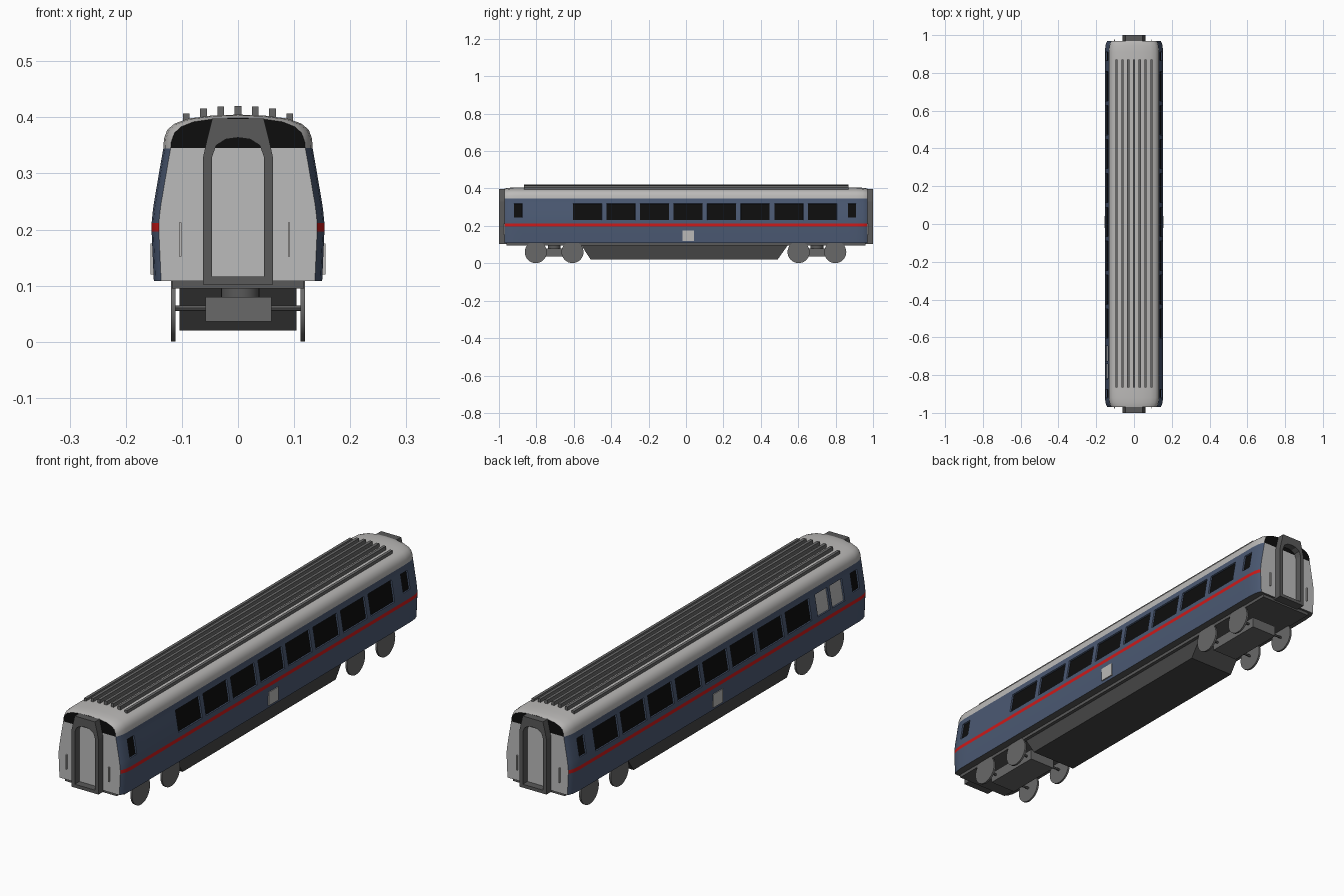
import bpy, bmesh, math
from mathutils import Matrix

if "Cube" in bpy.data.objects:
    bpy.data.objects.remove(bpy.data.objects["Cube"])


def material(name, r, g, b):
    m = bpy.data.materials.new(name)
    m.diffuse_color = (r, g, b, 1)
    m.use_nodes = True
    m.node_tree.nodes["Principled BSDF"].inputs["Base Color"].default_value = m.diffuse_color
    return m


BLUE = material("blue", 0.07, 0.10, 0.17)
RED = material("red", 0.6, 0.01, 0.01)
LIGHT = material("light_grey", 0.5, 0.49, 0.48)
PANEL = material("end_grey", 0.5, 0.5, 0.5)
BLACK = material("black", 0.004, 0.004, 0.004)
DARK = material("dark_grey", 0.1, 0.1, 0.1)
BELLY = material("belly_grey", 0.06, 0.06, 0.06)
MID = material("mid_grey", 0.14, 0.14, 0.14)


def finish(name, bm, mats, smooth=False):
    bmesh.ops.recalc_face_normals(bm, faces=bm.faces)
    me = bpy.data.meshes.new(name)
    bm.to_mesh(me)
    bm.free()
    for m in mats:
        me.materials.append(m)
    ob = bpy.data.objects.new(name, me)
    bpy.context.collection.objects.link(ob)
    if smooth:
        bpy.ops.object.select_all(action='DESELECT')
        ob.select_set(True)
        bpy.context.view_layer.objects.active = ob
        bpy.ops.object.shade_smooth_by_angle(angle=math.radians(30))
    return ob


def box(name, x0, x1, y0, y1, z0, z1, mat):
    bm = bmesh.new()
    bmesh.ops.create_cube(bm, size=1)
    bmesh.ops.scale(bm, vec=(x1 - x0, y1 - y0, z1 - z0), verts=bm.verts)
    bmesh.ops.translate(bm, vec=((x0 + x1) / 2, (y0 + y1) / 2, (z0 + z1) / 2), verts=bm.verts)
    return finish(name, bm, [mat])


def cylinder(name, center, radius, depth, axis, mat, segments=32):
    bm = bmesh.new()
    bmesh.ops.create_cone(bm, cap_ends=True, segments=segments, radius1=radius, radius2=radius, depth=depth)
    if axis == 'X':
        bmesh.ops.rotate(bm, matrix=Matrix.Rotation(math.pi / 2, 3, 'Y'), verts=bm.verts)
    bmesh.ops.translate(bm, vec=center, verts=bm.verts)
    return finish(name, bm, [mat], True)


# Carriage shell: half section lofted along the length, with tapered ends
half = [(.150, .108), (.154, .197), (.154, .212), (.152, .232), (.1503, .245), (.1375, .32),
        (.133, .345), (.132, .362), (.126, .378), (.113, .389), (.088, .398), (.045, .4035), (0, .405)]
windows = [(-.605 + .1795 * i, -.45 + .1795 * i) for i in range(8)]
doors = [(-.92, -.875), (.865, .91)]
left_panels = [(-.82, -.74), (-.725, -.645)]
taper = {.97: .013, .962: .0085, .945: .003}
stations = sorted([v for pair in windows + doors + left_panels for v in pair]
                  + [s * y for y in taper for s in (-1, 1)])
top = len(half) - 1


def ring_points(y):
    d = taper.get(round(abs(y), 3), 0)
    pts = [(x - d * min(1, x / .13), z - (d * .45 if z > .36 else 0)) for x, z in half]
    return pts + [(-x, z) for x, z in reversed(pts[:-1])]


bm = bmesh.new()
rings = [[bm.verts.new((x, y, z)) for x, z in ring_points(y)] for y in stations]
n = len(rings[0])
glass = []


def inside(y, spans):
    return any(a < y < b for a, b in spans)


for k in range(len(rings) - 1):
    ym = (stations[k] + stations[k + 1]) / 2
    for j in range(n):
        a, b = rings[k], rings[k + 1]
        f = bm.faces.new((a[j], b[j], b[(j + 1) % n], a[(j + 1) % n]))
        level = min(j, n - 2 - j)
        if j == n - 1:
            f.material_index = 5
            continue
        f.material_index = 1 if level == 1 else (0 if level < 6 else 2)
        if (level in (3, 4) and inside(ym, windows)) or (level == 4 and inside(ym, doors)):
            glass.append((f, 4))
        elif level in (3, 4) and j >= top and inside(ym, left_panels):
            glass.append((f, 3))
# End walls: pale below, black above
for r in (rings[0], rings[-1]):
    for i in range(top):
        quad = [r[i], r[i + 1], r[n - 2 - i], r[n - 1 - i]]
        f = bm.faces.new(quad if i < top - 1 else quad[:2] + quad[3:])
        f.material_index = 3 if i < 6 else 4
bmesh.ops.recalc_face_normals(bm, faces=bm.faces)
# Recessed window panes
for f, mi in glass:
    f.material_index = mi
rim = bmesh.ops.inset_region(bm, faces=[f for f, _ in glass], thickness=.001, depth=-.006,
                             use_boundary=True, use_even_offset=True)
for f in rim['faces']:
    f.material_index = 0
finish("carriage_body", bm, [BLUE, RED, LIGHT, PANEL, BLACK, DARK], True)

# Side equipment hatches
for s in (-1, 1):
    xs = sorted((s * .14, s * .156))
    box("side_hatch", *xs, -.02, .042, .12, .175, LIGHT)

# Roof ribs
for i in range(-3, 4):
    x, z = i * .0307, (.420, .419, .416, .407)[abs(i)]
    box("roof_rib", x - .006, x + .006, -.865, .87, .388, z, MID)

# Gangway frames and end handrails
outer = [(.062, .102), (.062, .33), (.055, .362), (.046, .398), (0, .398)]
inner = [(.046, .116), (.046, .33), (.039, .35), (.022, .361), (0, .364)]
for s in (-1, 1):
    bm = bmesh.new()
    loops = []
    for pts, y in ((outer, .96), (outer, 1), (inner, 1), (inner, .96)):
        loop = pts + [(-x, z) for x, z in reversed(pts[:-1])]
        loops.append([bm.verts.new((x, s * y, z)) for x, z in loop])
    m = len(loops[0])
    for k in range(4):
        a, b = loops[k], loops[(k + 1) % 4]
        for j in range(m):
            bm.faces.new((a[j], a[(j + 1) % m], b[(j + 1) % m], b[j]))
    finish("gangway_frame", bm, [DARK])
    for x in (-.103, .091):
        ys = sorted((s * .965, s * .976))
        box("end_handrail", x - .002, x + .002, *ys, .152, .213, LIGHT)

# Underframe plate and tapered equipment belly
box("underframe", -.118, .118, -.96, .96, .095, .112, DARK)
bm = bmesh.new()
side = [(-.565, .105), (-.51, .02), (.49, .02), (.55, .105)]
base = bm.faces.new([bm.verts.new((-.104, y, z)) for y, z in side])
ext = bmesh.ops.extrude_face_region(bm, geom=[base], use_keep_orig=True)
bmesh.ops.translate(bm, vec=(.208, 0, 0), verts=[v for v in ext['geom'] if isinstance(v, bmesh.types.BMVert)])
finish("equipment_belly", bm, [BELLY])

# Bogies with wheels and axles
for yc in (-.705, .7):
    box("bogie_frame", -.058, .06, yc - .125, yc + .125, .036, .08, MID)
    cylinder("bogie_pivot", (.004, yc, .088), .034, .026, 'Z', DARK)
    for dy in (-.098, .098):
        cylinder("axle", (0, yc + dy, .06), .005, .224, 'X', DARK, 12)
        for s in (-1, 1):
            cylinder("wheel", (s * .115, yc + dy, .06), .059, .008, 'X', MID)
